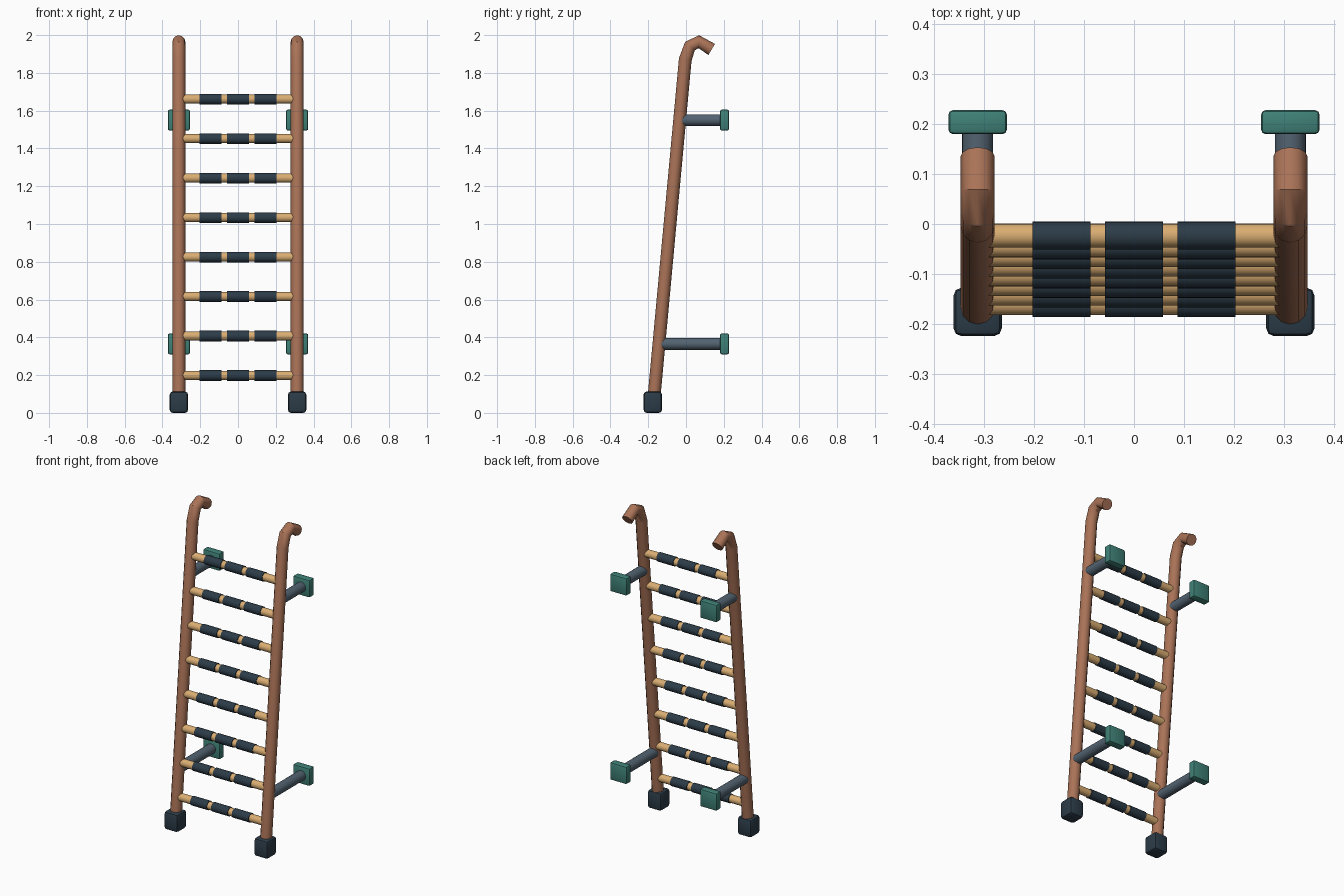
import bpy
from math import pi
from mathutils import Vector

cube = bpy.data.objects.get("Cube")
if cube:
    bpy.data.objects.remove(cube)

RAIL_X = 0.313


def material(name, rgb):
    m = bpy.data.materials.new(name)
    m.use_nodes = True
    m.diffuse_color = (*rgb, 1)
    m.node_tree.nodes["Principled BSDF"].inputs["Base Color"].default_value = (*rgb, 1)
    return m


copper = material("copper brown", (0.40, 0.17, 0.095))
wood = material("light wood", (0.70, 0.42, 0.17))
rubber = material("dark rubber", (0.025, 0.045, 0.065))
steel = material("slate steel", (0.085, 0.125, 0.165))
teal = material("teal pad", (0.05, 0.22, 0.185))


def finish(name, mat, smooth=True):
    ob = bpy.context.object
    ob.name = ob.data.name = name
    ob.data.materials.append(mat)
    if smooth:
        bpy.ops.object.shade_smooth_by_angle(angle=pi / 5)
    return ob


def rod(name, a, b, radius, mat):
    a, b = Vector(a), Vector(b)
    bpy.ops.mesh.primitive_cylinder_add(
        vertices=24, radius=radius, depth=(b - a).length, location=(a + b) / 2,
        rotation=(b - a).to_track_quat('Z', 'Y').to_euler())
    return finish(name, mat)


def block(name, centre, size, bevel, mat):
    bpy.ops.mesh.primitive_cube_add(size=1, location=centre)
    ob = bpy.context.object
    ob.scale = size
    bpy.ops.object.transform_apply(location=False, rotation=False, scale=True)
    mod = ob.modifiers.new("rounded edges", 'BEVEL')
    mod.width, mod.segments = bevel, 2
    bpy.ops.object.modifier_apply(modifier=mod.name)
    return finish(name, mat)


def lean(z):
    """Depth of the sloping rail at a height."""
    return -0.177 + 0.0925 * z


def rail(name, x):
    path = [(lean(0.04), 0.04), (lean(1.87), 1.87), (0.021, 1.942),
            (0.068, 1.965), (0.136, 1.924)]
    curve = bpy.data.curves.new(name, 'CURVE')
    curve.dimensions = '3D'
    curve.bevel_depth = 0.034
    curve.bevel_resolution = 4
    curve.use_fill_caps = True
    spline = curve.splines.new('POLY')
    spline.points.add(len(path) - 1)
    for p, (y, z) in zip(spline.points, path):
        p.co = (x, y, z, 1)
    ob = bpy.data.objects.new(name, curve)
    bpy.context.collection.objects.link(ob)
    bpy.ops.object.select_all(action='DESELECT')
    ob.select_set(True)
    bpy.context.view_layer.objects.active = ob
    bpy.ops.object.convert(target='MESH')
    finish(name, copper)


# Hooked rails, rubber feet and wall brackets on both sides
for side, x in (("left", RAIL_X), ("right", -RAIL_X)):
    rail(side + "_rail", x)
    block(side + "_foot", (x, -0.176, 0.0565), (0.097, 0.097, 0.113), 0.016, rubber)
    for level, z in (("lower", 0.365), ("upper", 1.55)):
        rod(f"{side}_{level}_standoff", (x, lean(z), z), (x, 0.19, z), 0.031, steel)
        block(f"{side}_{level}_wall_pad", (x, 0.204, z), (0.117, 0.048, 0.11), 0.009, teal)

# Rungs, each with three grip sleeves
for i in range(8):
    z = 0.198 + i * 0.209
    y = lean(z)
    rod(f"rung_{i + 1}", (-0.305, y, z), (0.305, y, z), 0.024, wood)
    for j in (-1, 0, 1):
        c = j * 0.145
        rod(f"rung_{i + 1}_grip_{j + 2}", (c - 0.058, y, z), (c + 0.058, y, z), 0.028, rubber)
